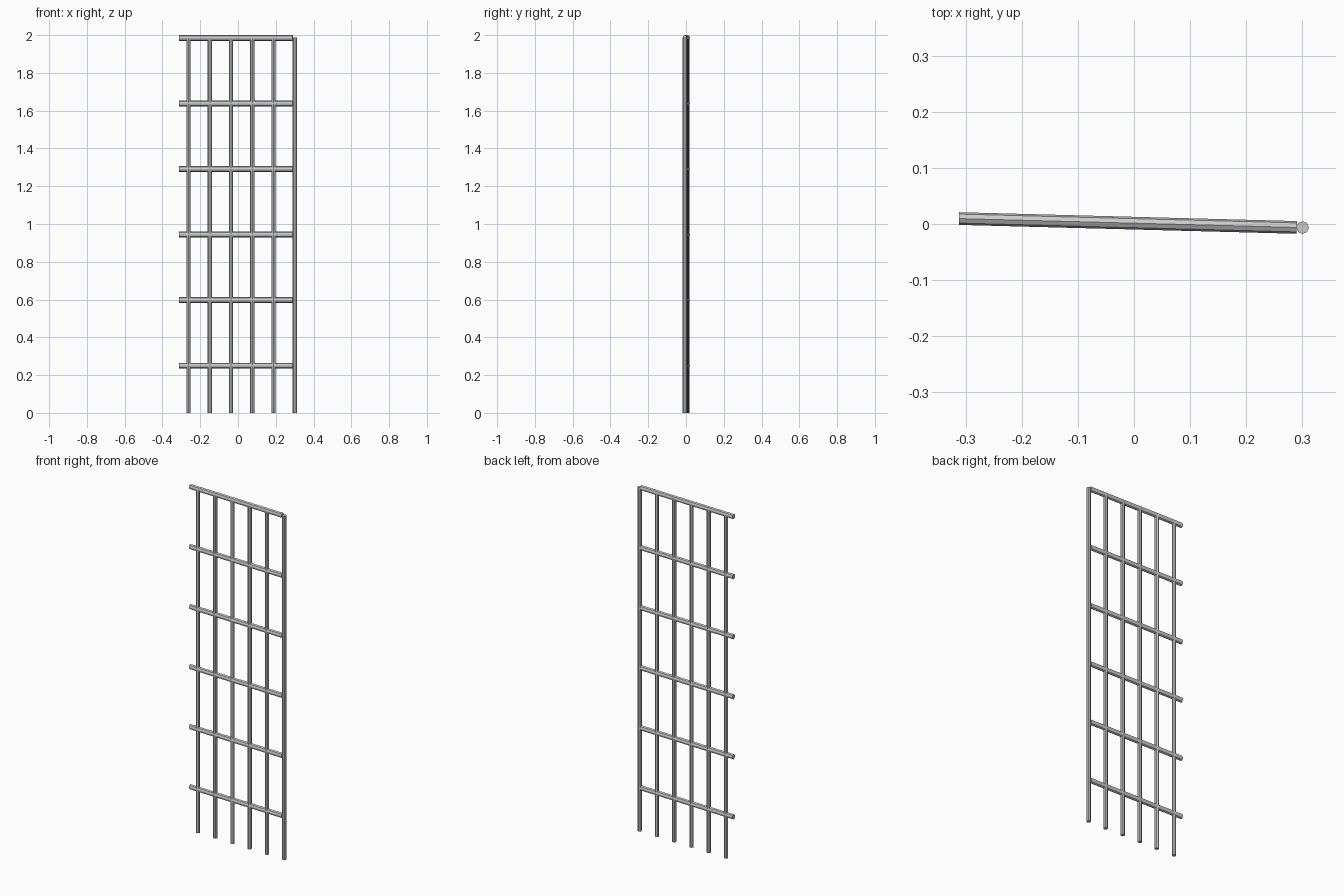
import bpy
from mathutils import Vector

if "Cube" in bpy.data.objects:
    bpy.data.objects.remove(bpy.data.objects["Cube"])


def bar(name, a, b, radius, sides, scale=(1, 1)):
    a, b = Vector(a), Vector(b)
    d = b - a
    bpy.ops.mesh.primitive_cylinder_add(vertices=sides, radius=radius, depth=d.length,
                                        location=(a + b) / 2)
    o = bpy.context.object
    o.name = name
    o.scale = (scale[0], scale[1], 1)
    o.rotation_euler = d.to_track_quat('Z', 'Y').to_euler()
    return o


def line_y(x):
    # the panel is turned slightly about z
    return 0.0015 - 0.0262 * x


# upright bars
for i in range(6):
    x = -0.262 + i * 0.1125
    bar(f"upright_bar_{i}", (x, line_y(x), 0), (x, line_y(x), 1.988), 0.0113, 8)

# cross rails
for i in range(6):
    z = 0.25 + i * 0.347
    bar(f"cross_rail_{i}", (-0.312, line_y(-0.312), z), (0.29, line_y(0.29), z),
        0.0113, 8, (1, 1.35))
